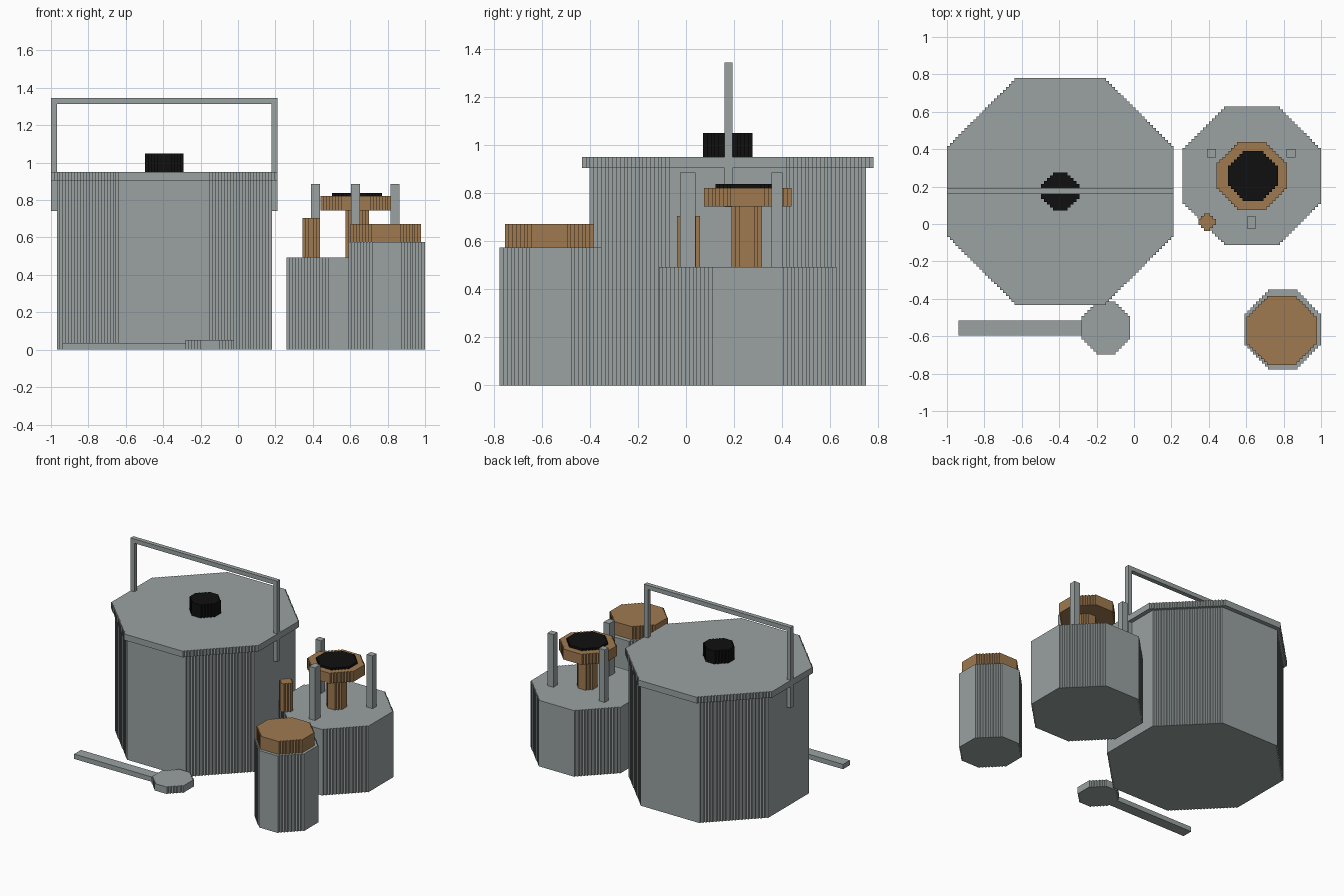
import bpy, bmesh

if "Cube" in bpy.data.objects:
    bpy.data.objects.remove(bpy.data.objects["Cube"])

U = 2 / 127  # width of one stair step


def material(name, rgb):
    m = bpy.data.materials.new(name)
    m.diffuse_color = (*rgb, 1)
    m.use_nodes = True
    m.node_tree.nodes["Principled BSDF"].inputs["Base Color"].default_value = m.diffuse_color
    return m


GREY = material("steel_grey", (0.32, 0.36, 0.355))
BROWN = material("copper_brown", (0.35, 0.195, 0.08))
BLACK = material("black", (0.005, 0.005, 0.005))


def prism(name, outline, z0, z1, mat):
    """Extrude a closed outline from z0 to z1."""
    bm = bmesh.new()
    low = [bm.verts.new((x, y, z0)) for x, y in outline]
    high = [bm.verts.new((x, y, z1)) for x, y in outline]
    bm.faces.new(low)
    bm.faces.new(high)
    n = len(outline)
    for i in range(n):
        j = (i + 1) % n
        bm.faces.new((low[i], low[j], high[j], high[i]))
    bmesh.ops.recalc_face_normals(bm, faces=bm.faces)
    mesh = bpy.data.meshes.new(name)
    bm.to_mesh(mesh)
    bm.free()
    mesh.materials.append(mat)
    ob = bpy.data.objects.new(name, mesh)
    bpy.context.collection.objects.link(ob)
    return ob


def box(name, x0, x1, y0, y1, z0, z1, mat):
    return prism(name, [(x0, y0), (x1, y0), (x1, y1), (x0, y1)], z0, z1, mat)


def drum(name, cx, cy, wx, wy, z0, z1, mat):
    """Octagonal drum, wx by wy steps wide, with stair-stepped diagonals."""
    n = round(0.293 * min(wx, wy))
    a, b = wx * U / 2, wy * U / 2
    # stairs of the +x +y corner, from the right side up to the back side
    stair = [(a, b - n * U)]
    for i in range(1, n + 1):
        x = a - i * U
        y = b - (n - i) * U
        stair += [(x, y - U), (x, y)]
    pts = list(stair)
    pts += [(-x, y) for x, y in reversed(stair)]
    pts += [(-x, -y) for x, y in stair]
    pts += [(x, -y) for x, y in reversed(stair)]
    return prism(name, [(cx + x, cy + y) for x, y in pts], z0, z1, mat)


# large pot with lid, knob and carrying handle
PX, PY = -0.394, 0.174
drum("pot_body", PX, PY, 73, 73, 0, 0.905, GREY)
drum("pot_lid", PX, PY, 77, 77, 0.905, 0.951, GREY)
drum("lid_knob", PX, PY, 13, 13, 0.951, 1.05, BLACK)
box("handle_bar", -1, 0.212, 0.16, 0.193, 1.313, 1.345, GREY)
for side, x in (("left", -1), ("right", 0.18)):
    box("handle_post_" + side, x, x + 0.032, 0.16, 0.193, 0.742, 1.313, GREY)

# stove with burner, valve and pot supports
SX, SY = 0.63, 0.257
drum("stove_tank", SX, SY, 47, 47, 0, 0.493, GREY)
drum("burner_stem", SX + 0.008, SY - 0.004, 8, 8, 0.493, 0.744, BROWN)
drum("burner_head", SX, SY, 24, 23, 0.744, 0.822, BROWN)
drum("burner_plate", SX + 0.006, SY, 17, 17, 0.822, 0.838, BLACK)
drum("valve", 0.391, 0.01, 6, 6, 0.493, 0.705, BROWN)
for name, x, y0, y1 in (("left", 0.39, 0.355, 0.402),
                        ("right", 0.815, 0.355, 0.402),
                        ("front", 0.605, -0.024, 0.039)):
    box("pot_support_" + name, x, x + 0.048, y0, y1, 0.493, 0.886, GREY)

# fuel canister
drum("canister", 0.795, -0.564, 26, 27, 0, 0.575, GREY)
drum("canister_cap", 0.79, -0.569, 24, 23.5, 0.575, 0.672, BROWN)

# spoon lying on the ground
drum("spoon_bowl", -0.15, -0.555, 16.5, 18, 0, 0.052, GREY)
box("spoon_handle", -0.937, -0.27, -0.595, -0.515, 0, 0.036, GREY)
